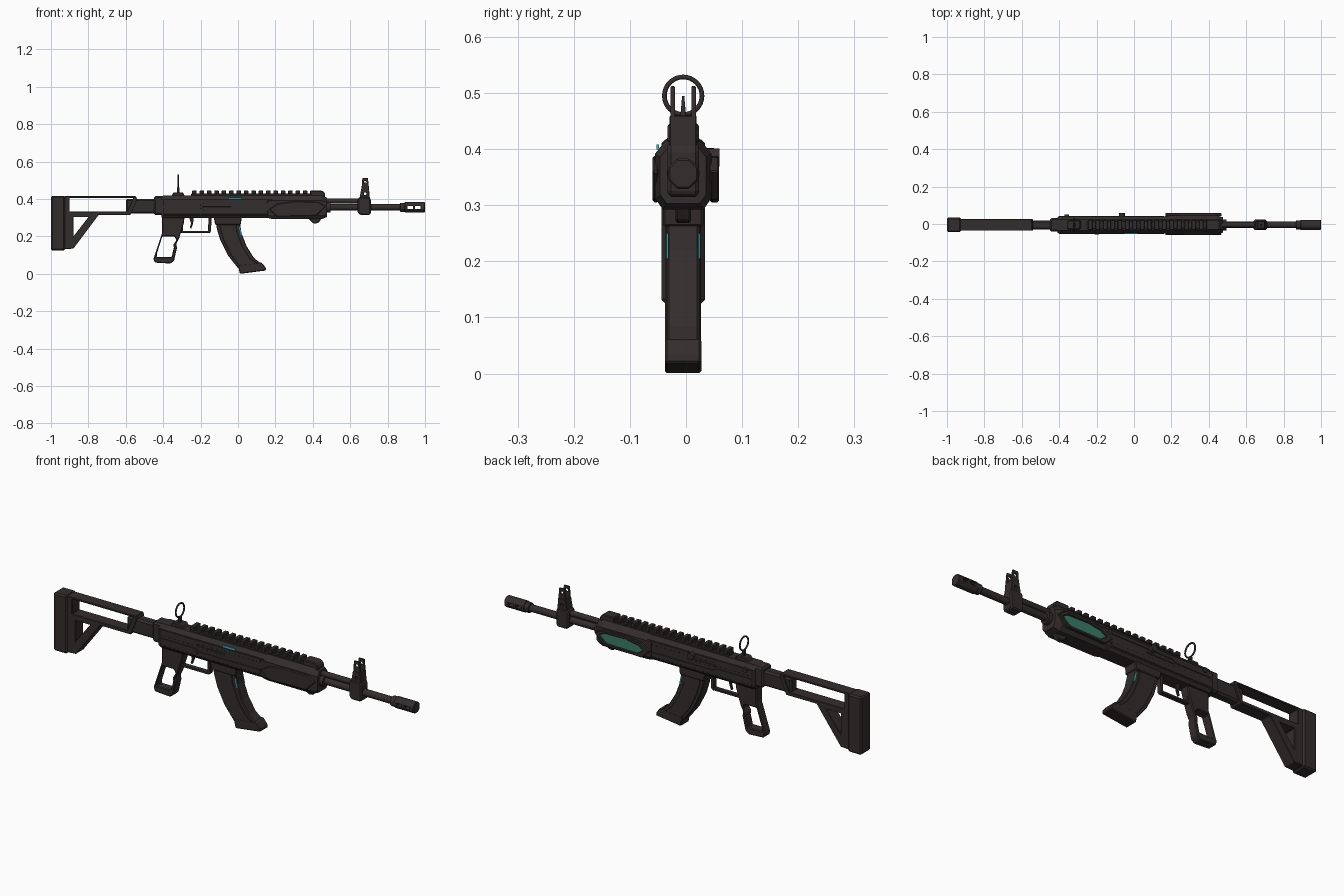
import bpy, bmesh, math
from mathutils import Matrix, Vector

if "Cube" in bpy.data.objects:
    bpy.data.objects.remove(bpy.data.objects["Cube"])

YC = -0.005   # centre plane of the body
BORE = 0.356  # height of the barrel axis


def material(name, rgb):
    m = bpy.data.materials.new(name)
    m.use_nodes = True
    m.diffuse_color = (*rgb, 1)
    m.node_tree.nodes["Principled BSDF"].inputs["Base Color"].default_value = (*rgb, 1)
    return m


GUNMETAL = material("dark gunmetal", (0.034, 0.026, 0.026))
GREEN = material("green panel", (0.04, 0.2, 0.14))
CYAN = material("cyan accent", (0.03, 0.5, 0.55))


def finish(name, mesh, mat, bevel=0.0):
    mesh.name = name
    mesh.materials.clear()
    mesh.materials.append(mat)
    ob = bpy.data.objects.new(name, mesh)
    bpy.context.collection.objects.link(ob)
    if bevel:
        mod = ob.modifiers.new("bevel", "BEVEL")
        mod.width, mod.segments = bevel, 1
        mod.limit_method, mod.angle_limit = "ANGLE", math.radians(35)
    return ob


def plate(name, outline, half, holes=(), y=0.0, mat=GUNMETAL, bevel=0.004):
    """Side profile in x,z with optional holes, extruded across y."""
    cu = bpy.data.curves.new(name, "CURVE")
    cu.dimensions, cu.fill_mode, cu.extrude = "2D", "BOTH", half
    for loop in (outline, *holes):
        sp = cu.splines.new("POLY")
        sp.points.add(len(loop) - 1)
        for p, (x, z) in zip(sp.points, loop):
            p.co = (x, z, 0, 1)
        sp.use_cyclic_u = True
    tmp = bpy.data.objects.new("profile", cu)
    bpy.context.collection.objects.link(tmp)
    dg = bpy.context.evaluated_depsgraph_get()
    mesh = bpy.data.meshes.new_from_object(tmp.evaluated_get(dg))
    bpy.data.objects.remove(tmp)
    bm = bmesh.new()
    bm.from_mesh(mesh)
    bmesh.ops.remove_doubles(bm, verts=bm.verts, dist=1e-5)
    bmesh.ops.dissolve_limit(bm, angle_limit=0.01, verts=bm.verts, edges=bm.edges)
    bmesh.ops.recalc_face_normals(bm, faces=bm.faces)
    bm.transform(Matrix.Translation((0, YC + y, 0)) @ Matrix.Rotation(math.pi / 2, 4, "X"))
    bm.to_mesh(mesh)
    bm.free()
    for p in mesh.polygons:
        p.use_smooth = False
    return finish(name, mesh, mat, bevel)


def box(name, x0, x1, z0, z1, half, **kw):
    return plate(name, [(x0, z0), (x1, z0), (x1, z1), (x0, z1)], half, **kw)


def loft(name, half_section, stations):
    """Mirrored y,z section swept along x; stations are (x, scale)."""
    sec = half_section + [(-y, z) for y, z in reversed(half_section)]
    zc = sum(z for _, z in sec) / len(sec)
    bm = bmesh.new()
    rings = [[bm.verts.new((x, YC + y * s, zc + (z - zc) * s)) for y, z in sec]
             for x, s in stations]
    n = len(sec)
    for a, b in zip(rings, rings[1:]):
        for i in range(n):
            bm.faces.new((a[i], a[(i + 1) % n], b[(i + 1) % n], b[i]))
    bm.faces.new(rings[0])
    bm.faces.new(rings[-1])
    bmesh.ops.recalc_face_normals(bm, faces=bm.faces)
    mesh = bpy.data.meshes.new(name)
    bm.to_mesh(mesh)
    bm.free()
    return finish(name, mesh, GUNMETAL)


def rod(name, a, b, r, r2=None, sides=20, bevel=0.0):
    a, b = Vector(a), Vector(b)
    bm = bmesh.new()
    bmesh.ops.create_cone(bm, cap_ends=True, segments=sides, radius1=r,
                          radius2=r if r2 is None else r2, depth=(b - a).length)
    turn = (b - a).to_track_quat("Z", "Y").to_matrix().to_4x4()
    spin = Matrix.Rotation(math.pi / sides, 4, "Z")
    bm.transform(Matrix.Translation((a + b) / 2) @ turn @ spin)
    mesh = bpy.data.meshes.new(name)
    bm.to_mesh(mesh)
    bm.free()
    ob = finish(name, mesh, GUNMETAL, bevel)
    if sides > 10:
        bpy.ops.object.select_all(action="DESELECT")
        ob.select_set(True)
        bpy.context.view_layer.objects.active = ob
        bpy.ops.object.shade_smooth_by_angle()
    return ob


def tube(name, x0, x1, r, z=BORE, **kw):
    return rod(name, (x0, YC, z), (x1, YC, z), r, **kw)


def ring(x, z, r, n=10):
    return [(x + r * math.cos(i * math.tau / n), z + r * math.sin(i * math.tau / n))
            for i in range(n)]


# Stock
box("butt_pad", -1.0, -0.925, 0.125, 0.417, 0.039, bevel=0.007)
plate("stock_frame", [(-.93, .415), (-.545, .415), (-.54, .4), (-.575, .315), (-.745, .315),
                      (-.88, .135), (-.93, .132)], 0.031,
      holes=[[(-.9, .406), (-.56, .406), (-.592, .332), (-.9, .332)],
             [(-.88, .303), (-.8, .303), (-.88, .2)]])
box("stock_tube", -.6, -.43, .322, .4, 0.025, bevel=0.009)

# Receiver
box("receiver_rear_cap", -.45, -.4, .315, .415, 0.036, bevel=0.008)
loft("receiver", [(.03, .418), (.045, .398), (.045, .312), (.034, .298)],
     [(-.41, .95), (-.4, 1), (.19, 1)])
for side in (-1, 1):
    plate("receiver_side_rib", [(-.4, .352), (-.2, .352), (-.18, .34), (.16, .34), (.16, .318),
                                (-.4, .318)], 0.002, y=side * 0.046, bevel=0.001)
    plate("receiver_cover_panel", [(-.4, .365), (-.2, .365), (-.185, .378), (.16, .378),
                                   (.16, .396), (-.4, .396)], 0.002, y=side * 0.046, bevel=0.001)
    box("bolt_slot_bar", -.19, -.04, .358, .368, 0.002, y=side * 0.046, bevel=0.001)
box("cyan_stripe", -.05, .02, .399, .408, 0.002, y=-0.0455, mat=CYAN, bevel=0)
rod("charging_handle", (-.065, .035, .385), (-.065, .06, .385), 0.016)
rod("selector_pivot", (-.2, -.045, .33), (-.2, -.056, .33), 0.012)
rod("rear_pin", (-.36, .035, .39), (-.36, .05, .39), 0.012)

# Handguard
loft("handguard", [(.028, .42), (.05, .392), (.05, .312), (.036, .292)],
     [(.165, .93), (.19, 1), (.445, 1), (.475, .82)])
panel = [(.165, .345), (.21, .375), (.3, .388), (.43, .385), (.47, .36), (.42, .31), (.21, .305)]
plate("right_handguard_panel", panel, 0.006, y=-0.049)
lens = [(.2, .343), (.235, .362), (.3, .373), (.415, .371), (.445, .356), (.405, .323), (.235, .32)]
plate("left_panel_frame", panel, 0.008, holes=[lens], y=0.056, bevel=0.003)
plate("left_green_panel", lens, 0.004, y=0.054, mat=GREEN, bevel=0)
plate("handguard_foot", [(.37, .3), (.45, .3), (.43, .272), (.405, .268)], 0.014)

# Top rail
box("rail_base", -.25, .46, .412, .43, 0.022, bevel=0.003)
for i in range(16):
    x = -.245 + i * 0.0395
    box("rail_tooth", x, x + .024, .426, .446, 0.027, bevel=0.003)
plate("rail_front_block", [(.385, .41), (.465, .41), (.465, .43), (.45, .445), (.385, .445)], 0.028)

# Rear ring sight
plate("rear_sight_base", [(-.36, .41), (-.28, .41), (-.295, .436), (-.345, .436)], 0.024)
box("rear_sight_stem", -.327, -.313, .43, .462, 0.008, bevel=0.002)
bpy.ops.mesh.primitive_torus_add(location=(-.32, YC, .495), rotation=(0, math.pi / 2, 0),
                                 major_radius=.0335, minor_radius=.0042,
                                 major_segments=32, minor_segments=8)
sight_ring = bpy.context.object
sight_ring.name = "rear_sight_ring"
sight_ring.data.materials.append(GUNMETAL)
bpy.ops.object.shade_smooth()

# Barrel, gas tube and muzzle
tube("barrel", .45, .89, 0.0175)
tube("barrel_collar", .46, .495, 0.029)
tube("gas_tube", .45, .66, 0.014, z=.389)
tube("muzzle_neck", .866, .893, 0.026, sides=8, bevel=0.002)
muzzle = tube("muzzle_brake", .889, 1.0, 0.029, sides=8, bevel=0.003)
for x in (.905, .947):
    cutter = box("slot_cutter", x, x + .03, .348, .364, 0.06, bevel=0)
    mod = muzzle.modifiers.new("slot", "BOOLEAN")
    mod.operation, mod.solver, mod.object = "DIFFERENCE", "EXACT", cutter
    cutter.hide_render = True
    cutter.hide_set(True)

# Front sight
plate("front_sight_block", [(.64, .33), (.65, .315), (.705, .315), (.71, .325), (.71, .4),
                            (.7, .412), (.65, .412), (.64, .4)], 0.028, bevel=0.006)
plate("front_sight_tower", [(.65, .405), (.705, .405), (.7, .46), (.66, .46)], 0.024,
      holes=[ring(.68, .428, .008)])
for side in (-1, 1):
    plate("front_sight_ear", [(.66, .45), (.701, .45), (.695, .512), (.665, .512)], 0.004,
          holes=[ring(.68, .49, .007)], y=side * 0.0185, bevel=0.0015)
rod("front_sight_post", (.68, YC, .45), (.68, YC, .495), 0.006, 0.002, sides=12)

# Pistol grip with opening, trigger and guard
plate("grip", [(-.405, .31), (-.405, .22), (-.452, .08), (-.445, .06), (-.36, .055), (-.342, .07),
               (-.326, .14), (-.33, .16), (-.315, .19), (-.29, .27), (-.285, .31)], 0.024,
      holes=[[(-.405, .2), (-.34, .2), (-.33, .18), (-.346, .155), (-.343, .14), (-.355, .09),
              (-.435, .09), (-.433, .11)]], bevel=0.005)
plate("trigger_guard", [(-.31, .31), (-.14, .31), (-.145, .225), (-.152, .218), (-.305, .218)],
      0.012, holes=[[(-.295, .3), (-.158, .3), (-.16, .23), (-.295, .23)]], bevel=0.002)
plate("trigger", [(-.265, .31), (-.235, .31), (-.24, .27), (-.25, .242), (-.258, .245),
                  (-.251, .27)], 0.006, bevel=0.002)

# Magazine and well
plate("magazine_well", [(-.13, .305), (.02, .305), (.015, .262), (-.122, .262)], 0.036)
curve_back = [(-.118, .28), (-.113, .24), (-.095, .18), (-.055, .1), (.0, .03)]
curve_front = [(.13, .05), (.085, .085), (.045, .15), (.018, .22), (.01, .28)]
plate("magazine", curve_back + curve_front, 0.029)
plate("magazine_rib", [(x + .018, z) for x, z in curve_back] +
      [(x - .022, z) for x, z in curve_front], 0.032, bevel=0.002)
plate("magazine_floor", [(.0, .048), (.01, .0), (.15, .018), (.148, .034), (.125, .062)], 0.0325)
for side in (-1, 1):
    plate("magazine_cyan_mark", [(.006, .25), (.012, .25), (.022, .205), (.016, .205)], 0.0015,
          y=side * 0.0285, mat=CYAN, bevel=0)
